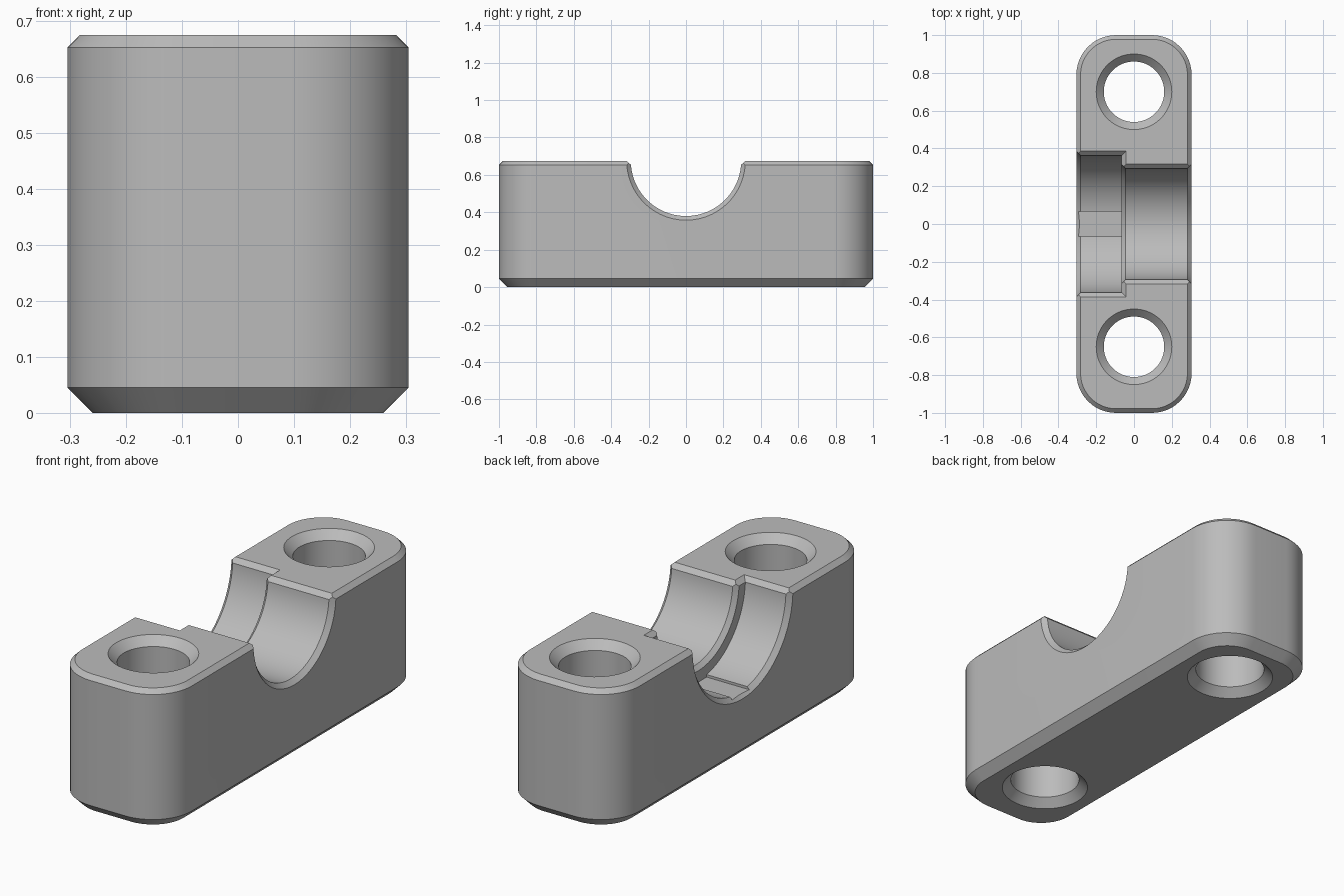
import bpy, bmesh
from math import radians, sin, cos, pi
from mathutils import Matrix

if "Cube" in bpy.data.objects:
    bpy.data.objects.remove(bpy.data.objects["Cube"], do_unlink=True)

HALF_W, HALF_L, HEIGHT = 0.305, 1.0, 0.675
CORNER, BASE_BEVEL, BEVEL = 0.21, 0.045, 0.022
BORE, SEAT, SHOULDER = 0.295, 0.364, -0.065

grey = bpy.data.materials.new("plain grey")
grey.use_nodes = True
colour = (0.5, 0.5, 0.5, 1)
grey.diffuse_color = colour
grey.node_tree.nodes["Principled BSDF"].inputs["Base Color"].default_value = colour


def make_object(name, bm):
    bmesh.ops.recalc_face_normals(bm, faces=bm.faces)
    mesh = bpy.data.meshes.new(name)
    bm.to_mesh(mesh)
    bm.free()
    mesh.materials.append(grey)
    obj = bpy.data.objects.new(name, mesh)
    bpy.context.collection.objects.link(obj)
    return obj


def loft(name, loops, matrix=Matrix()):
    """Skin a stack of closed loops and cap both ends."""
    bm = bmesh.new()
    rings = [[bm.verts.new(p) for p in loop] for loop in loops]
    n = len(rings[0])
    for a, b in zip(rings, rings[1:]):
        for i in range(n):
            j = (i + 1) % n
            bm.faces.new((a[i], a[j], b[j], b[i]))
    bm.faces.new(rings[0])
    bm.faces.new(rings[-1])
    bm.transform(matrix)
    return make_object(name, bm)


def rounded_loop(inset, z, steps=12):
    r = CORNER - inset
    loop = []
    for k, (sx, sy) in enumerate(((1, 1), (-1, 1), (-1, -1), (1, -1))):
        for i in range(steps + 1):
            a = (k + i / steps) * pi / 2
            loop.append((sx * (HALF_W - CORNER) + r * cos(a),
                         sy * (HALF_L - CORNER) + r * sin(a), z))
    return loop


def lathe(name, profile, matrix, sides=96):
    """Turn (height, radius) pairs about the local z axis."""
    loops = [[(r * cos(2 * pi * i / sides), r * sin(2 * pi * i / sides), h)
              for i in range(sides)] for h, r in profile]
    return loft(name, loops, matrix)


def rect(x0, x1, y, z):
    return [(x0, -y, z), (x1, -y, z), (x1, y, z), (x0, y, z)]


# Main block with rounded corners and bevelled rims
block = loft("bearing_block", [
    rounded_loop(BASE_BEVEL, 0), rounded_loop(0, BASE_BEVEL),
    rounded_loop(0, HEIGHT - BEVEL), rounded_loop(BEVEL, HEIGHT)])

# Stepped half-round saddle, turned about the x axis
along_x = Matrix.Translation((0, 0, HEIGHT)) @ Matrix.Rotation(pi / 2, 4, 'Y')
over = 0.08
cutters = [lathe("saddle_cutter", [
    (-HALF_W - over, SEAT + BEVEL + over), (-HALF_W + BEVEL, SEAT),
    (SHOULDER, SEAT), (SHOULDER, BORE + 0.02), (SHOULDER + 0.02, BORE),
    (HALF_W - BEVEL, BORE), (HALF_W + over, BORE + BEVEL + over)], along_x)]

# Bevels along the top edges of the saddle and its shoulder
low, high = HEIGHT - BEVEL, HEIGHT + BEVEL
cutters.append(loft("bore_edge_cutter", [
    rect(-0.06, 0.5, BORE - 0.001, low), rect(-0.06, 0.5, BORE + 2 * BEVEL, high)]))
cutters.append(loft("seat_edge_cutter", [
    rect(-0.5, SHOULDER, SEAT - 0.001, low),
    rect(-0.5, SHOULDER + 2 * BEVEL, SEAT + 2 * BEVEL, high)]))

# Shallow flat slot in the floor of the wide seat
cutters.append(loft("slot_cutter", [
    rect(-0.5, SHOULDER, 0.066, 0.305), rect(-0.5, SHOULDER, 0.066, 0.4)]))

# Countersunk bolt holes
for name, y in (("back", 0.70), ("front", -0.65)):
    cutters.append(lathe(name + "_hole_cutter", [
        (-0.05, 0.25), (0.04, 0.16), (HEIGHT - 0.04, 0.16), (HEIGHT + 0.05, 0.25)],
        Matrix.Translation((0, y, 0))))

bpy.ops.object.select_all(action='DESELECT')
block.select_set(True)
bpy.context.view_layer.objects.active = block
for cutter in cutters:
    cut = block.modifiers.new(cutter.name, 'BOOLEAN')
    cut.operation, cut.solver, cut.object = 'DIFFERENCE', 'EXACT', cutter
    bpy.ops.object.modifier_apply(modifier=cut.name)
    bpy.data.objects.remove(cutter, do_unlink=True)

bpy.ops.object.shade_smooth_by_angle(angle=radians(25))
